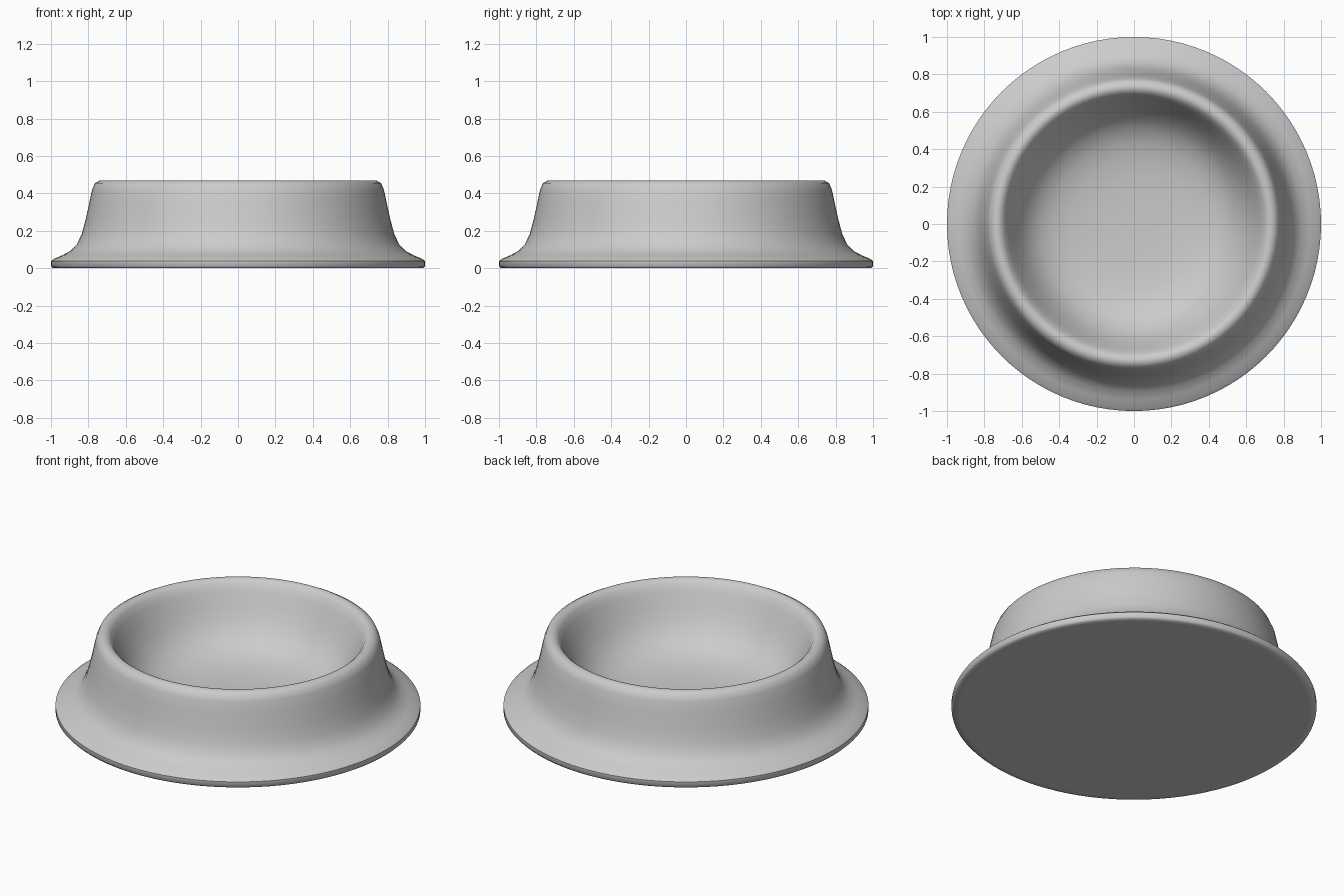
import bpy, bmesh, math

if "Cube" in bpy.data.objects:
    bpy.data.objects.remove(bpy.data.objects["Cube"])

SEGMENTS = 96

# Half cross-section (radius, height): underside, flange, outer wall, rim, bowl
profile = [
    (0.0, 0.0), (0.96, 0.0), (0.99, 0.0), (1.0, 0.01), (1.0, 0.038),
    (0.985, 0.05), (0.94, 0.069), (0.895, 0.093), (0.86, 0.13), (0.835, 0.185),
    (0.815, 0.26), (0.795, 0.35), (0.78, 0.42), (0.765, 0.455), (0.738, 0.47),
    (0.715, 0.466), (0.695, 0.448), (0.675, 0.41), (0.645, 0.345),
    (0.61, 0.275), (0.565, 0.21), (0.51, 0.16), (0.44, 0.125), (0.35, 0.102),
    (0.24, 0.09), (0.12, 0.085), (0.0, 0.084),
]

# Bowl: spin the cross-section round the z axis
bm = bmesh.new()
verts = [bm.verts.new((r, 0, z)) for r, z in profile]
edges = [bm.edges.new(pair) for pair in zip(verts, verts[1:])]
bmesh.ops.spin(bm, geom=verts + edges, cent=(0, 0, 0), axis=(0, 0, 1),
               angle=math.tau, steps=SEGMENTS, use_merge=False)
bmesh.ops.remove_doubles(bm, verts=bm.verts, dist=1e-4)
bmesh.ops.recalc_face_normals(bm, faces=bm.faces)
mesh = bpy.data.meshes.new("pet_bowl")
bm.to_mesh(mesh)
bm.free()

bowl = bpy.data.objects.new("pet_bowl", mesh)
bpy.context.collection.objects.link(bowl)
bpy.context.view_layer.objects.active = bowl
bowl.select_set(True)
bpy.ops.object.shade_smooth_by_angle(angle=math.radians(50))
